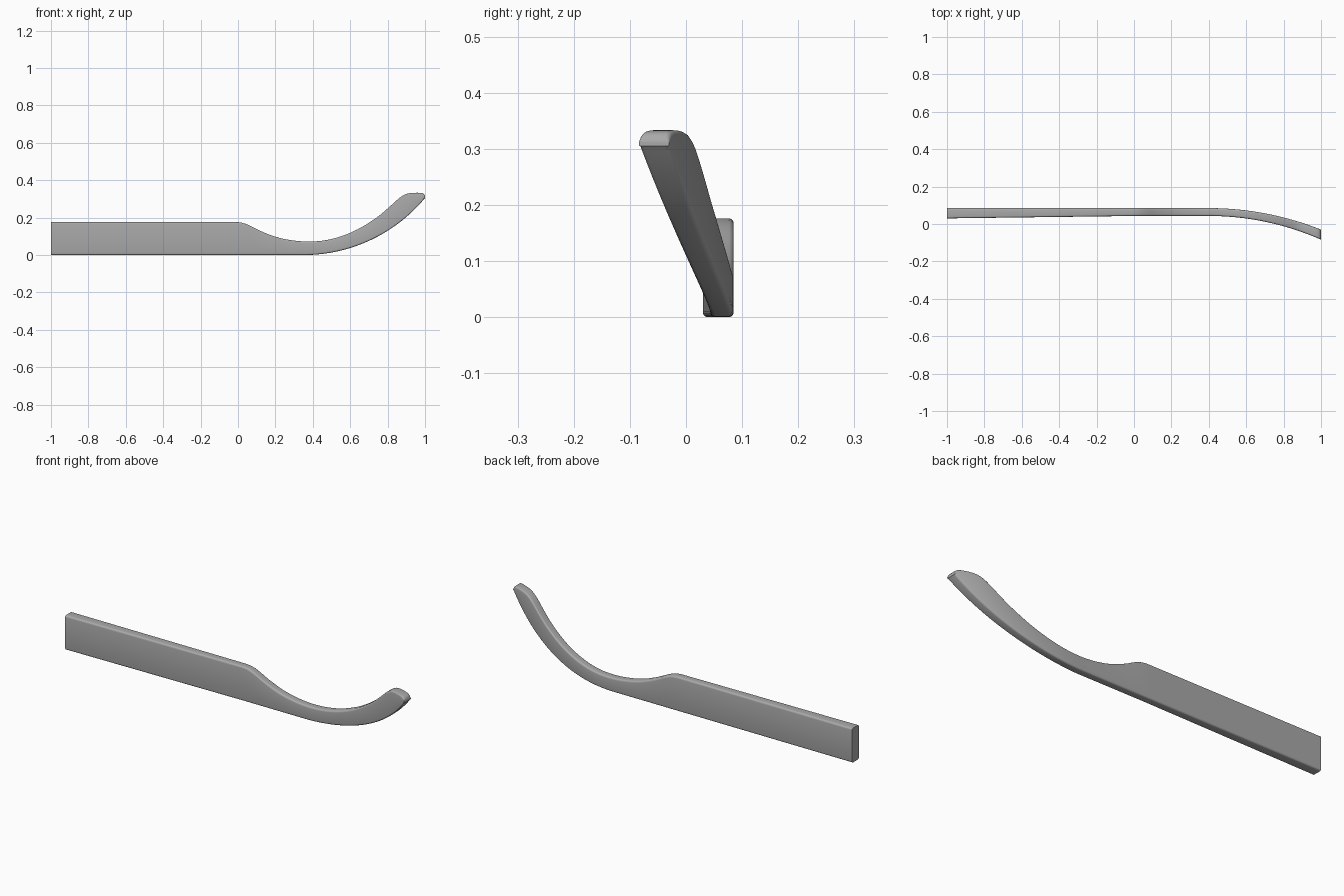
import bpy, bmesh, math

if "Cube" in bpy.data.objects:
    bpy.data.objects.remove(bpy.data.objects["Cube"])

# Upper edge of the blade in side elevation (x, z)
TOP = [(-1, .176), (-.5, .176), (-.02, .176), (.02, .173), (.06, .159), (.12, .129), (.2, .098),
       (.28, .08), (.37, .072), (.46, .078), (.55, .1), (.65, .143), (.75, .207),
       (.82, .267), (.86, .303), (.895, .325), (.93, .332), (.965, .333),
       (.987, .330), (.996, .323), (1, .313)]


def top_z(x):
    """Smooth interpolation through the upper edge points."""
    n = len(TOP)
    i = max(k for k in range(n - 1) if TOP[k][0] <= x)
    (x0, z0), (x1, z1) = TOP[i], TOP[i + 1]

    def slope(k):
        if k <= 1:
            return 0
        a, b = TOP[max(k - 1, 0)], TOP[min(k + 1, n - 1)]
        return (b[1] - a[1]) / (b[0] - a[0])
    h = x1 - x0
    t = (x - x0) / h
    return ((2*t**3 - 3*t**2 + 1) * z0 + (t**3 - 2*t**2 + t) * h * slope(i)
            + (3*t**2 - 2*t**3) * z1 + (t**3 - t**2) * h * slope(i + 1))


def arc(x, start, radius):
    """Rise of a circular arc that leaves a straight line at start."""
    d = max(0, x - start)
    return radius - math.sqrt(radius**2 - d * d)


def section(x):
    """Rounded rectangle across the blade at x."""
    z1, z0 = top_z(x), arc(x, .35, .845)
    back = .085 - arc(x, .4, 1.62)
    front = .03 + .013 * min(1, x + 1) if x < 0 else .043
    front -= arc(x, .4, 1.48)
    r = min(.009, (z1 - z0) * .4)
    corners = [(back - r, z1 - r, 0), (front + r, z1 - r, 90),
               (front + r, z0 + r, 180), (back - r, z0 + r, 270)]
    pts = []
    for y, z, a in corners:
        for k in range(5):
            t = math.radians(a + 22.5 * k)
            pts.append((x, y + r * math.cos(t), z + r * math.sin(t)))
    return pts


# Stations along the length: sparse on the straight grip, dense on the curve
xs = [-1, -.5, -.02] + [-.02 + .02 * k for k in range(1, 50)]
xs += [.972, .98, .987, .992, .996, .9985, 1]

bm = bmesh.new()
rings = [[bm.verts.new(p) for p in section(x)] for x in xs]
for a, b in zip(rings, rings[1:]):
    n = len(a)
    for k in range(n):
        bm.faces.new((a[k], a[(k + 1) % n], b[(k + 1) % n], b[k]))
bm.faces.new(rings[0])
bm.faces.new(rings[-1])
bmesh.ops.recalc_face_normals(bm, faces=bm.faces)

mesh = bpy.data.meshes.new("curved_blade")
bm.to_mesh(mesh)
bm.free()
blade = bpy.data.objects.new("curved_blade", mesh)
bpy.context.collection.objects.link(blade)

grey = bpy.data.materials.new("plain grey")
grey.diffuse_color = (.4, .4, .4, 1)
grey.use_nodes = True
grey.node_tree.nodes["Principled BSDF"].inputs["Base Color"].default_value = grey.diffuse_color
mesh.materials.append(grey)

bpy.context.view_layer.objects.active = blade
blade.select_set(True)
bpy.ops.object.shade_smooth_by_angle(angle=math.radians(35))
